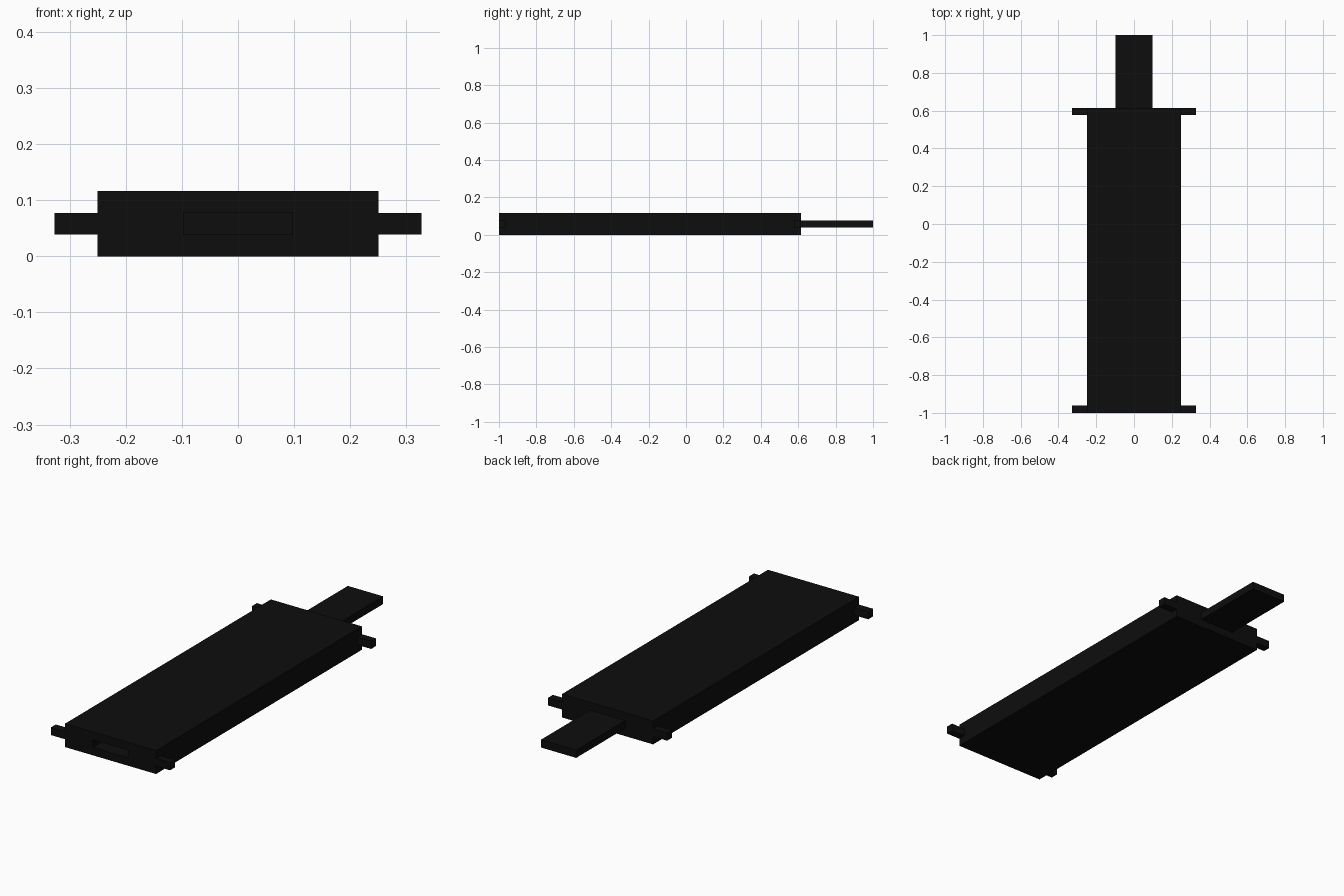
import bpy

if "Cube" in bpy.data.objects:
    bpy.data.objects.remove(bpy.data.objects["Cube"])

black = bpy.data.materials.new("black")
black.diffuse_color = (0.004, 0.004, 0.004, 1)
black.use_nodes = True
black.node_tree.nodes["Principled BSDF"].inputs["Base Color"].default_value = black.diffuse_color


def box(name, lo, hi):
    """Axis-aligned box between two corners."""
    centre = [(a + b) / 2 for a, b in zip(lo, hi)]
    bpy.ops.mesh.primitive_cube_add(size=1, location=centre)
    ob = bpy.context.object
    ob.name = name
    ob.scale = [b - a for a, b in zip(lo, hi)]
    bpy.ops.object.transform_apply(location=True, rotation=False, scale=True)
    ob.data.materials.append(black)
    return ob


W, H = 0.25, 0.116          # body half width and height
Z0, Z1 = 0.039, 0.077       # height band shared by tongue, slot and pegs
T = 0.097                   # tongue half width
FRONT, BACK = -1.0, 0.615   # body ends

# Main slab with a socket in the front that matches the tongue
body = box("body", (-W, FRONT, 0), (W, BACK, H))
cutter = box("slot_cutter", (-T, FRONT - 0.1, Z0), (T, FRONT + 0.385, Z1))
cutter.hide_render = True
cutter.hide_set(True)
cut = body.modifiers.new("slot", 'BOOLEAN')
cut.operation = 'DIFFERENCE'
cut.solver = 'EXACT'
cut.object = cutter

# Tongue at the back
box("tongue", (-T, BACK, Z0), (T, 1.0, Z1))

# Side pegs at both ends, mirrored left to right
for name, y in (("front_pegs", FRONT), ("back_pegs", BACK - 0.038)):
    peg = box(name, (W, y, Z0), (0.327, y + 0.038, Z1))
    peg.modifiers.new("mirror", 'MIRROR').use_axis[0] = True
